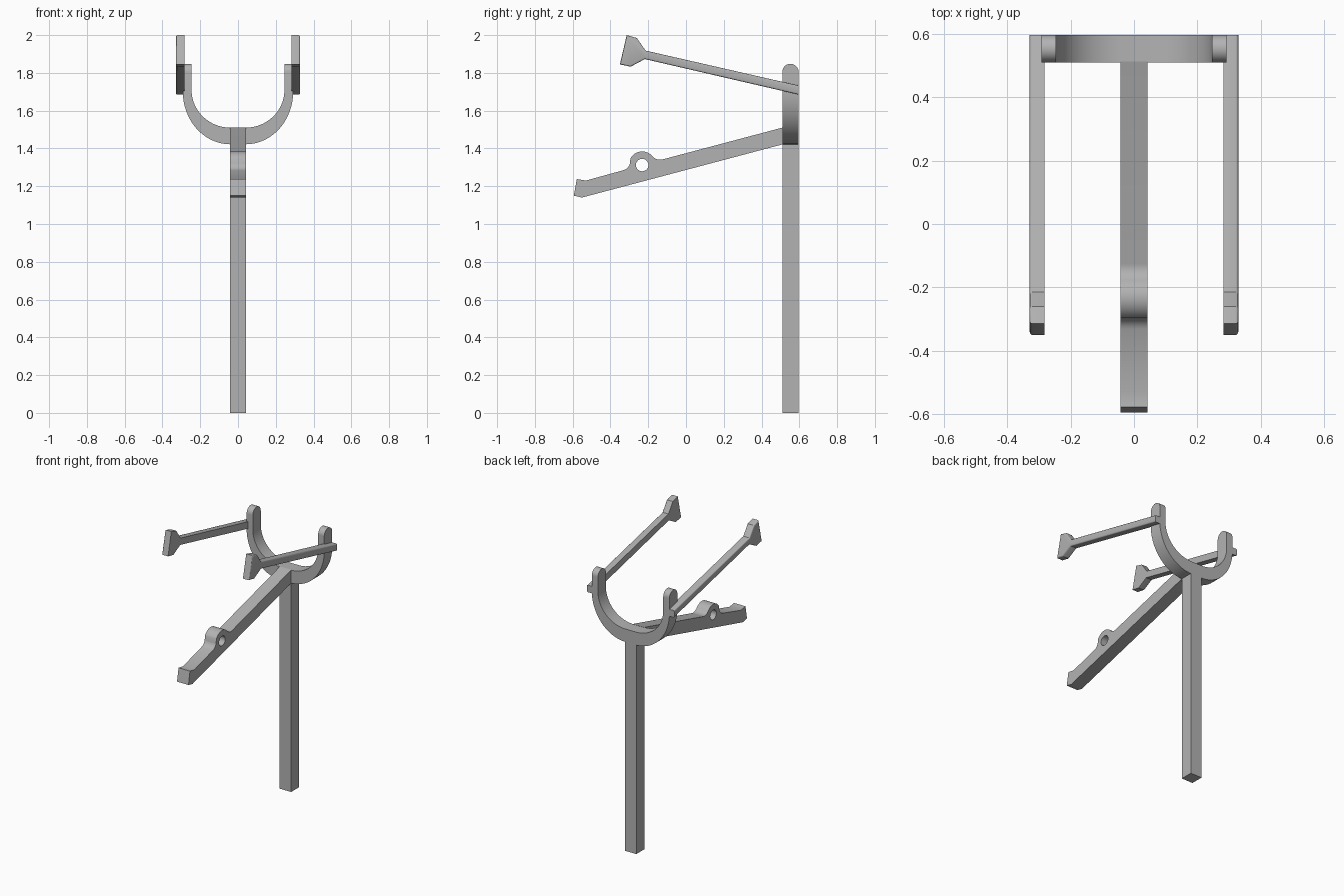
import bpy, bmesh
from math import sin, cos, pi, radians

old = bpy.data.objects.get("Cube")
if old:
    bpy.data.objects.remove(old)

grey = bpy.data.materials.new("plain grey")
grey.use_nodes = True
colour = (0.45, 0.45, 0.45, 1)
grey.diffuse_color = colour
grey.node_tree.nodes["Principled BSDF"].inputs["Base Color"].default_value = colour


def arc(cx, cz, rx, rz, start, end, n):
    """Points on an elliptical arc, angles in degrees."""
    steps = [radians(start + (end - start) * i / n) for i in range(n + 1)]
    return [(cx + rx * cos(a), cz + rz * sin(a)) for a in steps]


def extrude(name, outline, axis, low, high):
    """Solid from a 2D outline (horizontal, z) pushed along x or y."""
    def place(p, d):
        return (d, p[0], p[1]) if axis == "x" else (p[0], d, p[1])
    bm = bmesh.new()
    face = bm.faces.new([bm.verts.new(place(p, low)) for p in outline])
    moved = bmesh.ops.extrude_face_region(bm, geom=[face])["geom"]
    shift = place((0, 0), high - low)
    bmesh.ops.translate(bm, vec=shift, verts=[v for v in moved if isinstance(v, bmesh.types.BMVert)])
    bmesh.ops.recalc_face_normals(bm, faces=bm.faces)
    mesh = bpy.data.meshes.new(name)
    bm.to_mesh(mesh)
    bm.free()
    mesh.materials.append(grey)
    obj = bpy.data.objects.new(name, mesh)
    bpy.context.collection.objects.link(obj)
    return obj


def cut(obj, cutter, operation):
    """Apply a boolean and remove its cutter."""
    mod = obj.modifiers.new("cut", "BOOLEAN")
    mod.operation, mod.object, mod.solver = operation, cutter, "EXACT"
    bpy.context.view_layer.objects.active = obj
    bpy.ops.object.modifier_apply(modifier="cut")
    bpy.data.objects.remove(cutter)


HALF = 0.043
FRONT, BACK = 0.51, 0.596
MID = (FRONT + BACK) / 2

# Upright post
post = extrude("post", [(-HALF, 0), (HALF, 0), (HALF, 1.43), (-HALF, 1.43)], "y", FRONT, BACK)

# U-shaped fork, with arm tips rounded front to back
outer = arc(0.04, 1.7, 0.252, 0.278, -90, 0, 20) + [(0.292, 1.9)]
inner = [(0.246, 1.9)] + arc(0.04, 1.71, 0.206, 0.2, 0, -90, 20)
right = outer + inner
left = [(-x, z) for x, z in reversed(inner)] + [(-x, z) for x, z in reversed(outer)]
fork = extrude("fork", right + left, "y", FRONT, BACK)
side = [(FRONT, 1.3), (BACK, 1.3)] + arc(MID, 1.848 - HALF, HALF, HALF, 0, 180, 20)
cut(fork, extrude("fork_cutter", side, "x", -0.5, 0.5), "INTERSECT")

# Sloping handlebar with a rounded, drilled lug
bump = (-0.232, 1.312)
lug = arc(-0.345, 1.333, 0.05, 0.05, -75, -15, 6)
lug += arc(*bump, 0.072, 0.072, 150, 45, 12)
lug += arc(-0.138, 1.39, 0.05, 0.05, -140, -75, 6)
beam_outline = [(-0.551, 1.14), (-0.594, 1.15), (-0.578, 1.238), (-0.53, 1.23)]
beam_outline += lug + [(FRONT + 0.003, 1.511), (FRONT + 0.003, 1.422)]
beam = extrude("sloping_beam", beam_outline, "x", -HALF, HALF)
cut(beam, extrude("hole_cutter", arc(*bump, 0.033, 0.033, 0, 350, 35), "x", -0.2, 0.2), "DIFFERENCE")

# Pair of side rods with flared heads, outer edges softened
rod_outline = [(-0.35, 1.845), (-0.314, 2.0), (-0.261, 1.985), (-0.214, 1.918),
               (BACK, 1.733), (BACK, 1.685), (-0.218, 1.873), (-0.293, 1.833)]
rods = []
for name, sign in (("left_rod", 1), ("right_rod", -1)):
    rod = extrude(name, rod_outline, "x", sign * 0.282, sign * 0.329)
    bm = bmesh.new()
    bm.from_mesh(rod.data)
    rim = [e for e in bm.edges if all(abs(v.co.x) > 0.32 for v in e.verts)
           and not all(v.co.y > 0.58 for v in e.verts)]
    bmesh.ops.bevel(bm, geom=rim, offset=0.008, segments=3, profile=0.5, affect="EDGES")
    bm.to_mesh(rod.data)
    bm.free()
    rods.append(rod)

# Smooth curves, crisp corners
bpy.ops.object.select_all(action="DESELECT")
for obj in [post, fork, beam] + rods:
    obj.select_set(True)
    bpy.context.view_layer.objects.active = obj
bpy.ops.object.shade_smooth_by_angle(angle=radians(32))
